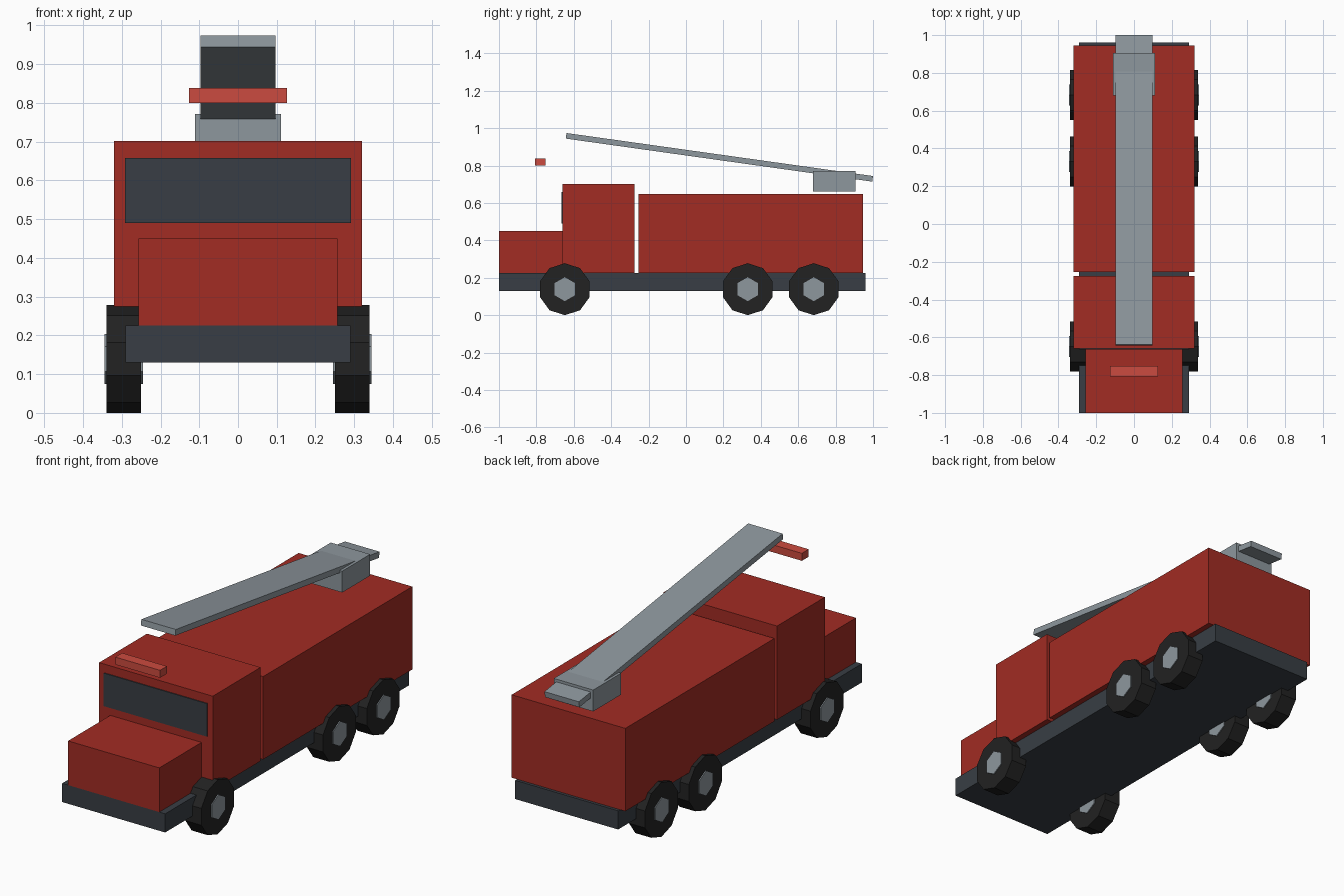
import bpy
import math
from mathutils import Vector

default = bpy.data.objects.get("Cube")
if default:
    bpy.data.objects.remove(default, do_unlink=True)


def material(name, rgb):
    mat = bpy.data.materials.new(name)
    mat.use_nodes = True
    mat.diffuse_color = (*rgb, 1)
    mat.node_tree.nodes["Principled BSDF"].inputs["Base Color"].default_value = (*rgb, 1)
    return mat


red = material("truck red", (0.36, 0.025, 0.017))
lamp_red = material("lamp red", (0.60, 0.07, 0.05))
slate = material("dark slate", (0.04, 0.048, 0.058))
rubber = material("tyre black", (0.016, 0.016, 0.016))
metal = material("light metal", (0.27, 0.31, 0.34))


def finish(name, mat):
    obj = bpy.context.object
    obj.name = name
    obj.data.materials.append(mat)
    return obj


def box(name, mat, half_width, y0, y1, z0, z1):
    """Box centred on x = 0 between the given y and z limits."""
    bpy.ops.mesh.primitive_cube_add(size=1, location=(0, (y0 + y1) / 2, (z0 + z1) / 2))
    obj = finish(name, mat)
    obj.scale = (2 * half_width, y1 - y0, z1 - z0)
    bpy.ops.object.transform_apply(location=False, rotation=False, scale=True)
    return obj


def disc(name, mat, sides, radius, depth, x, y, z):
    """Low-poly cylinder on the x axis with a corner pointing up."""
    bpy.ops.mesh.primitive_cylinder_add(vertices=sides, radius=radius, depth=depth)
    obj = finish(name, mat)
    obj.rotation_euler = (math.pi / 2, 0, math.pi / 2)
    obj.location = (x, y, z)
    return obj


# Chassis and bodywork
box("chassis", slate, 0.29, -1.0, 0.96, 0.13, 0.225)
box("bonnet", red, 0.257, -1.0, -0.66, 0.225, 0.45)
box("cab", red, 0.32, -0.66, -0.275, 0.225, 0.702)
box("rear_body", red, 0.32, -0.255, 0.945, 0.225, 0.647)
box("windscreen", slate, 0.291, -0.665, -0.658, 0.49, 0.658)
box("light_bar", lamp_red, 0.126, -0.807, -0.752, 0.80, 0.838)

# Turntable and sloping ladder
box("ladder_turntable", metal, 0.111, 0.68, 0.905, 0.662, 0.771)
front, back = Vector((0, -0.641, 0.959)), Vector((0, 0.998, 0.729))
span = back - front
ladder = box("ladder", metal, 0.097, -span.length / 2, span.length / 2, -0.015, 0.015)
ladder.location = (front + back) / 2
ladder.rotation_euler.x = math.atan2(span.z, span.y)

# Wheels with hexagonal hubs
RADIUS = 0.139
for axle, y in (("front", -0.648), ("middle", 0.33), ("rear", 0.683)):
    for side, sign in (("left", 1), ("right", -1)):
        x = sign * 0.295
        disc(f"{axle}_{side}_tyre", rubber, 10, RADIUS, 0.09, x, y, RADIUS)
        disc(f"{axle}_{side}_hub", metal, 6, 0.064, 0.1, x, y, RADIUS)
